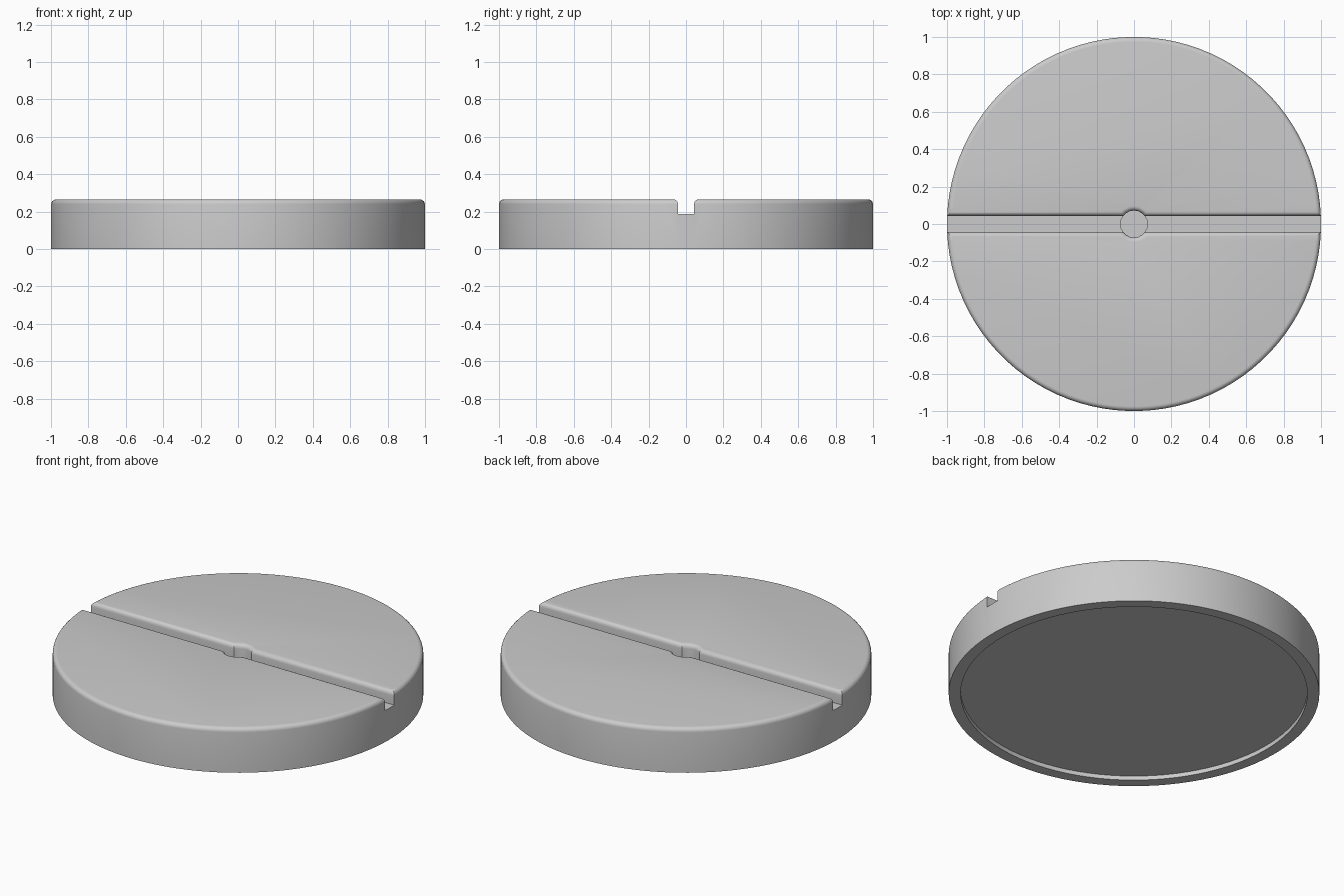
import bpy, bmesh, math
from mathutils import Matrix

cube = bpy.data.objects.get("Cube")
if cube:
    bpy.data.objects.remove(cube, do_unlink=True)

HEIGHT = 0.265
SLOT_FLOOR = 0.187
SLOT_HALF = 0.043
HOLE_FLOOR = 0.12
FILLET = 0.025

grey = bpy.data.materials.new("plain_grey")
grey.use_nodes = True
grey.diffuse_color = (0.6, 0.6, 0.6, 1)
grey.node_tree.nodes["Principled BSDF"].inputs["Base Color"].default_value = (0.6, 0.6, 0.6, 1)


def finish(name, bm):
    mesh = bpy.data.meshes.new(name)
    bm.to_mesh(mesh)
    bm.free()
    mesh.materials.append(grey)
    obj = bpy.data.objects.new(name, mesh)
    bpy.context.collection.objects.link(obj)
    return obj


def cylinder(name, radius, z0, z1, sides, turn=0.0):
    bm = bmesh.new()
    place = Matrix.Translation((0, 0, (z0 + z1) / 2)) @ Matrix.Rotation(turn, 4, "Z")
    bmesh.ops.create_cone(bm, cap_ends=True, segments=sides, radius1=radius,
                          radius2=radius, depth=z1 - z0, matrix=place)
    return finish(name, bm)


def box(name, size, z0):
    bm = bmesh.new()
    place = Matrix.Translation((0, 0, z0 + size[2] / 2)) @ Matrix.Diagonal((*size, 1))
    bmesh.ops.create_cube(bm, size=1, matrix=place)
    return finish(name, bm)


# Round body, half a step turned so the slot ends fall inside a facet
SIDES = 96
body = cylinder("round_base", 1.0, 0, HEIGHT, SIDES, math.pi / SIDES)

# Cutters: straight slot, centre hole, shallow recess underneath
cutters = [
    box("slot_cutter", (3, 2 * SLOT_HALF, 0.5), SLOT_FLOOR),
    cylinder("hole_cutter", 0.072, HOLE_FLOOR, 0.5, 20),
    cylinder("recess_cutter", 0.935, -0.2, 0.025, SIDES, math.pi / SIDES),
]
for cutter in cutters:
    cutter.hide_render = True
    cut = body.modifiers.new(cutter.name, "BOOLEAN")
    cut.operation = "DIFFERENCE"
    cut.solver = "EXACT"
    cut.object = cutter

# Bake the cuts, then round every edge that borders the top face
bpy.context.view_layer.update()
graph = bpy.context.evaluated_depsgraph_get()
bm = bmesh.new()
bm.from_mesh(body.evaluated_get(graph).to_mesh())
body.modifiers.clear()
for cutter in cutters:
    bpy.data.objects.remove(cutter, do_unlink=True)

bmesh.ops.remove_doubles(bm, verts=bm.verts, dist=0.0001)
bm.normal_update()
rim = []
for edge in bm.edges:
    at_top = all(abs(v.co.z - HEIGHT) < 0.001 for v in edge.verts)
    if at_top and min(f.normal.z for f in edge.link_faces) < 0.5:
        rim.append(edge)
bmesh.ops.bevel(bm, geom=rim, offset=FILLET, offset_type="OFFSET", segments=5,
                profile=0.5, affect="EDGES", clamp_overlap=False)
for face in bm.faces:
    face.material_index = 0
bm.to_mesh(body.data)
bm.free()

bpy.ops.object.select_all(action="DESELECT")
body.select_set(True)
bpy.context.view_layer.objects.active = body
bpy.ops.object.shade_smooth_by_angle(angle=math.radians(30))
